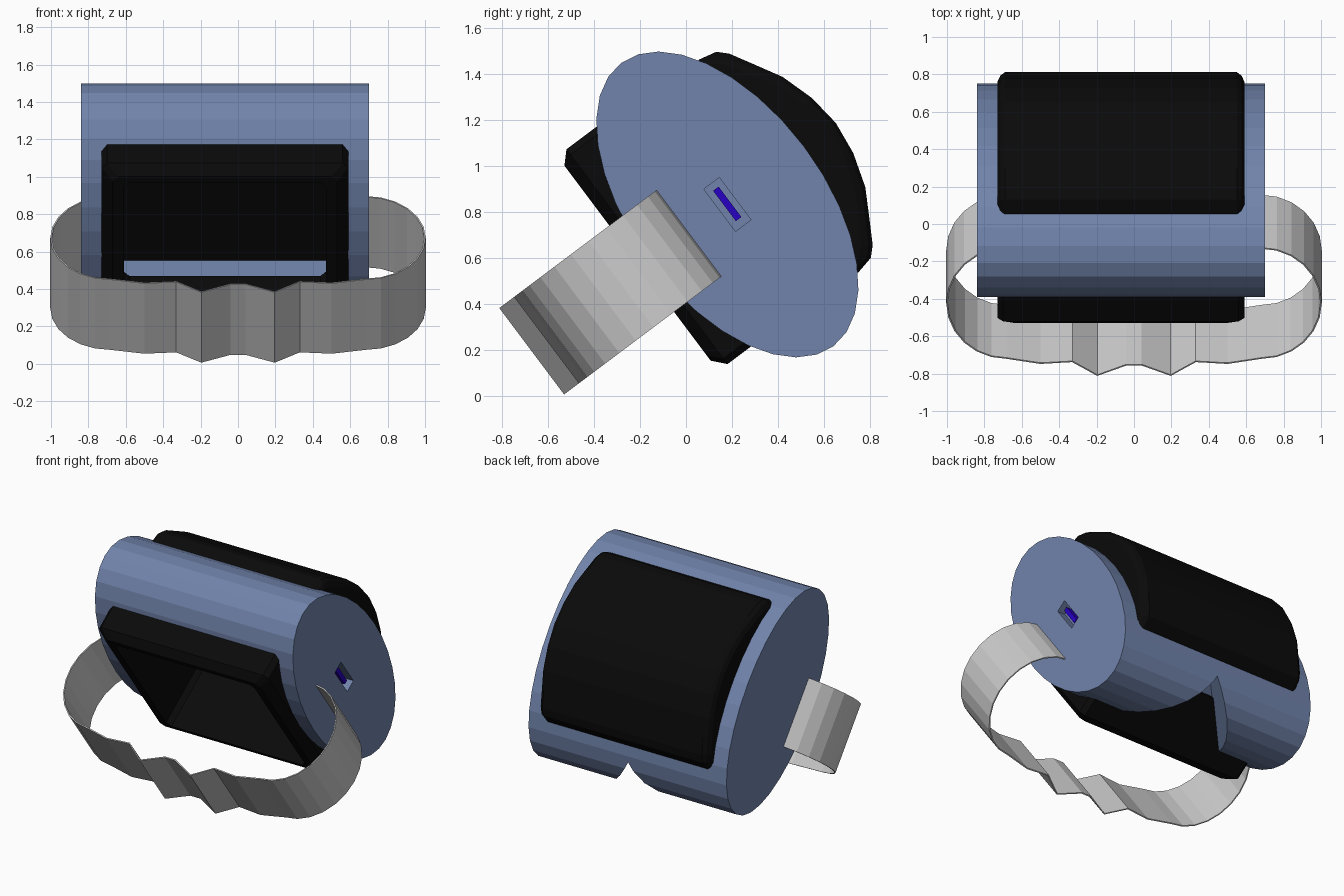
import bpy, bmesh
from math import sin, cos, pi, atan2
from mathutils import Matrix, Vector

if "Cube" in bpy.data.objects:
    bpy.data.objects.remove(bpy.data.objects["Cube"])

# Local frame: x = width, u = depth (towards the visor), w = height; tilted about x
TILT = Matrix.Translation((0, 0.18, 0.833)) @ Matrix.Rotation(atan2(0.6, 0.8), 4, 'X')


def material(name, rgb):
    m = bpy.data.materials.new(name)
    m.diffuse_color = (*rgb, 1)
    m.use_nodes = True
    m.node_tree.nodes["Principled BSDF"].inputs["Base Color"].default_value = m.diffuse_color
    return m


BLUE = material("shell_blue", (0.165, 0.23, 0.41))
BLACK = material("matte_black", (0.003, 0.003, 0.003))
INDIGO = material("port_indigo", (0.02, 0.0, 0.55))


def loft(name, rings, mat=None, closed=False, cyclic=True):
    """Skin a list of equal-length rings; cap the ends unless closed on itself."""
    bm = bmesh.new()
    vs = [[bm.verts.new(TILT @ Vector(p)) for p in r] for r in rings]
    n = len(rings[0])
    pairs = list(zip(vs, vs[1:])) + ([(vs[-1], vs[0])] if closed else [])
    for a, b in pairs:
        for i in range(n if cyclic else n - 1):
            j = (i + 1) % n
            bm.faces.new((a[i], a[j], b[j], b[i]))
    if cyclic and not closed:
        bm.faces.new(vs[0])
        bm.faces.new(vs[-1])
    bmesh.ops.recalc_face_normals(bm, faces=bm.faces)
    me = bpy.data.meshes.new(name)
    bm.to_mesh(me)
    bm.free()
    ob = bpy.data.objects.new(name, me)
    bpy.context.collection.objects.link(ob)
    if mat:
        me.materials.append(mat)
    return ob


def box_ring(u, x0, x1, w0, w1, c=0.0):
    """Rectangle in x/w at depth u, with optional corner chamfer."""
    if not c:
        return [(x0, u, w0), (x1, u, w0), (x1, u, w1), (x0, u, w1)]
    return [(x0 + c, u, w0), (x1 - c, u, w0), (x1, u, w0 + c), (x1, u, w1 - c),
            (x1 - c, u, w1), (x0 + c, u, w1), (x0, u, w1 - c), (x0, u, w0 + c)]


def box(name, x0, x1, u0, u1, w0, w1, mat=None):
    return loft(name, [box_ring(u, x0, x1, w0, w1) for u in (u0, u1)], mat)


def cut(ob, cutter):
    cutter.hide_render = True
    cutter.hide_viewport = True
    m = ob.modifiers.new("cut", 'BOOLEAN')
    m.operation, m.solver, m.object = 'DIFFERENCE', 'EXACT', cutter


# Elliptical housing
ellipse = [(0.418 * cos(2 * pi * i / 32), 0.77 * sin(2 * pi * i / 32)) for i in range(32)]
housing = loft("housing", [[(x, u, w) for u, w in ellipse] for x in (-0.84, 0.70)], BLUE)

# Eye cavity, nose notch and side port recess
cut(housing, box("cavity_cutter", -0.618, 0.478, -0.7, 0.2, -0.478, 0.528))
nose = [(-0.07, 0.2), (-0.51, -0.34), (-0.51, -0.6), (0.37, -0.6), (0.37, -0.34)]
cut(housing, loft("nose_cutter", [[(x, u, w) for x, u in nose] for w in (-0.9, -0.53)]))
cut(housing, box("port_cutter", 0.64, 0.8, -0.042, 0.042, -0.115, 0.115))
box("side_port", 0.63, 0.68, -0.014, 0.016, -0.08, 0.085, INDIGO)

# Hollow face cushion
loft("face_cushion", [
    box_ring(0.02, -0.73, 0.59, -0.556, 0.612, 0.03),
    box_ring(-0.416, -0.73, 0.59, -0.556, 0.612, 0.03),
    box_ring(-0.466, -0.67, 0.53, -0.50, 0.56, 0.03),
    box_ring(-0.466, -0.61, 0.47, -0.47, 0.52, 0.03),
    box_ring(0.02, -0.61, 0.47, -0.47, 0.52, 0.03)], BLACK, closed=True)

# Curved front visor
half = [(0.17, 0.57), (0.28, 0.578), (0.36, 0.56), (0.40, 0.52), (0.46, 0.415),
        (0.525, 0.30), (0.572, 0.15)]
prof = half + [(0.59, 0.0)] + [(u, -w) for u, w in reversed(half)]


def inset(p, d):
    return (p[0] - d if p[0] > 0.2 else p[0], p[1] * (1 - d * 1.5))


loft("front_visor", [[(x, *inset(p, d)) for p in prof] for x, d in
                     ((-0.73, 0.04), (-0.715, 0.015), (-0.69, 0), (0.55, 0), (0.575, 0.015), (0.59, 0.04))], BLACK)

# Head strap with a notched rear clasp
right = [(0.04, -0.99), (0.196, -1.06), (0.33, -0.968), (0.5, -0.98)]
right += [(0.68 + 0.32 * cos(a), -0.578 + 0.368 * sin(a))
          for a in [(-90 + 15 * i) * pi / 180 for i in range(13)]]
left = [(-x, u) for x, u in right[:-1]][::-1]
path = left + right
strap = loft("head_strap", [[(x, u, w) for x, u in path] for w in (-0.235, 0.235)], cyclic=False)
s = strap.modifiers.new("thickness", 'SOLIDIFY')
s.thickness, s.offset = 0.008, 0
